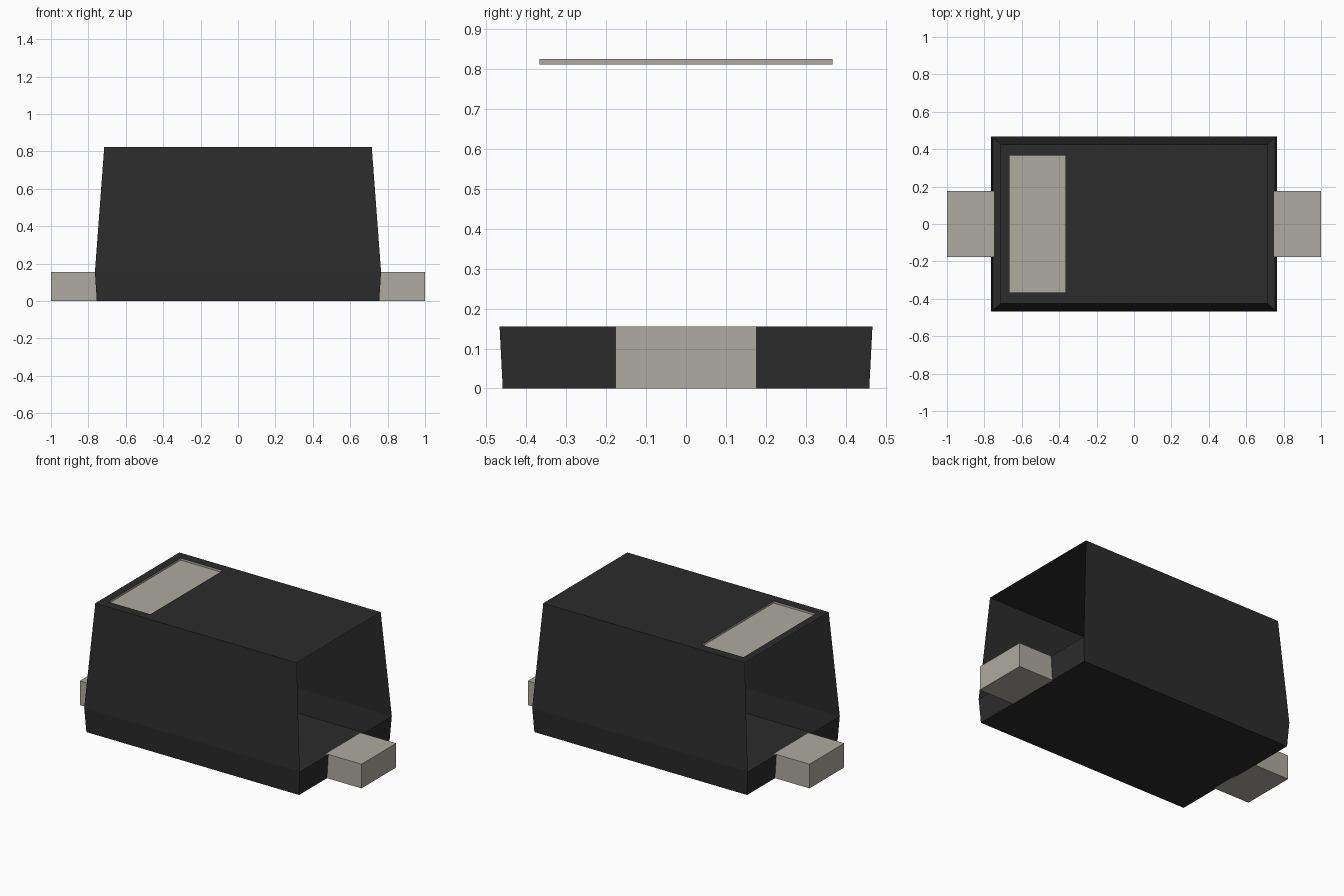
import bpy, bmesh

old = bpy.data.objects.get("Cube")
if old:
    bpy.data.objects.remove(old, do_unlink=True)


def material(name, rgb):
    m = bpy.data.materials.new(name)
    m.use_nodes = True
    color = (*rgb, 1)
    m.diffuse_color = color
    m.node_tree.nodes["Principled BSDF"].inputs["Base Color"].default_value = color
    return m


black = material("black plastic", (0.025, 0.025, 0.025))
metal = material("pale metal", (0.42, 0.405, 0.35))


def finish(name, bm, mat):
    mesh = bpy.data.meshes.new(name)
    bm.to_mesh(mesh)
    bm.free()
    mesh.materials.append(mat)
    obj = bpy.data.objects.new(name, mesh)
    bpy.context.collection.objects.link(obj)
    return obj


def ring(bm, x0, x1, y, z):
    return [bm.verts.new(p) for p in ((x0, -y, z), (x1, -y, z), (x1, y, z), (x0, y, z))]


def bridge(bm, a, b, sides=range(4)):
    for i in sides:
        j = (i + 1) % 4
        bm.faces.new((a[i], a[j], b[j], b[i]))


TOP, WAIST, RECESS = 0.825, 0.155, 0.812
MARK = (-0.665, -0.365, 0.367)

# Body shell: closed skirt, tapered long walls, open upper ends, window in the top
bm = bmesh.new()
bottom = ring(bm, -0.755, 0.755, 0.459, 0)
waist = ring(bm, -0.765, 0.765, 0.467, WAIST)
top = ring(bm, -0.715, 0.715, 0.426, TOP)
window = ring(bm, *MARK, TOP)
bm.faces.new(bottom[::-1])
bridge(bm, bottom, waist)
bridge(bm, waist, top, sides=(0, 2))
bridge(bm, top, window)
finish("body", bm, black)

# Polarity band: shallow tray sunk into the window
bm = bmesh.new()
floor = ring(bm, *MARK, RECESS)
rim = ring(bm, *MARK, TOP)
bm.faces.new(floor)
bridge(bm, rim, floor)
finish("polarity_band", bm, metal)

# Terminals: one block at each end
for side, name in ((1, "left_terminal"), (-1, "right_terminal")):
    bm = bmesh.new()
    bmesh.ops.create_cube(bm, size=1)
    for v in bm.verts:
        v.co.x = side * (0.8725 + v.co.x * 0.255)
        v.co.y *= 0.352
        v.co.z = (v.co.z + 0.5) * WAIST
    bmesh.ops.recalc_face_normals(bm, faces=bm.faces)
    finish(name, bm, metal)
